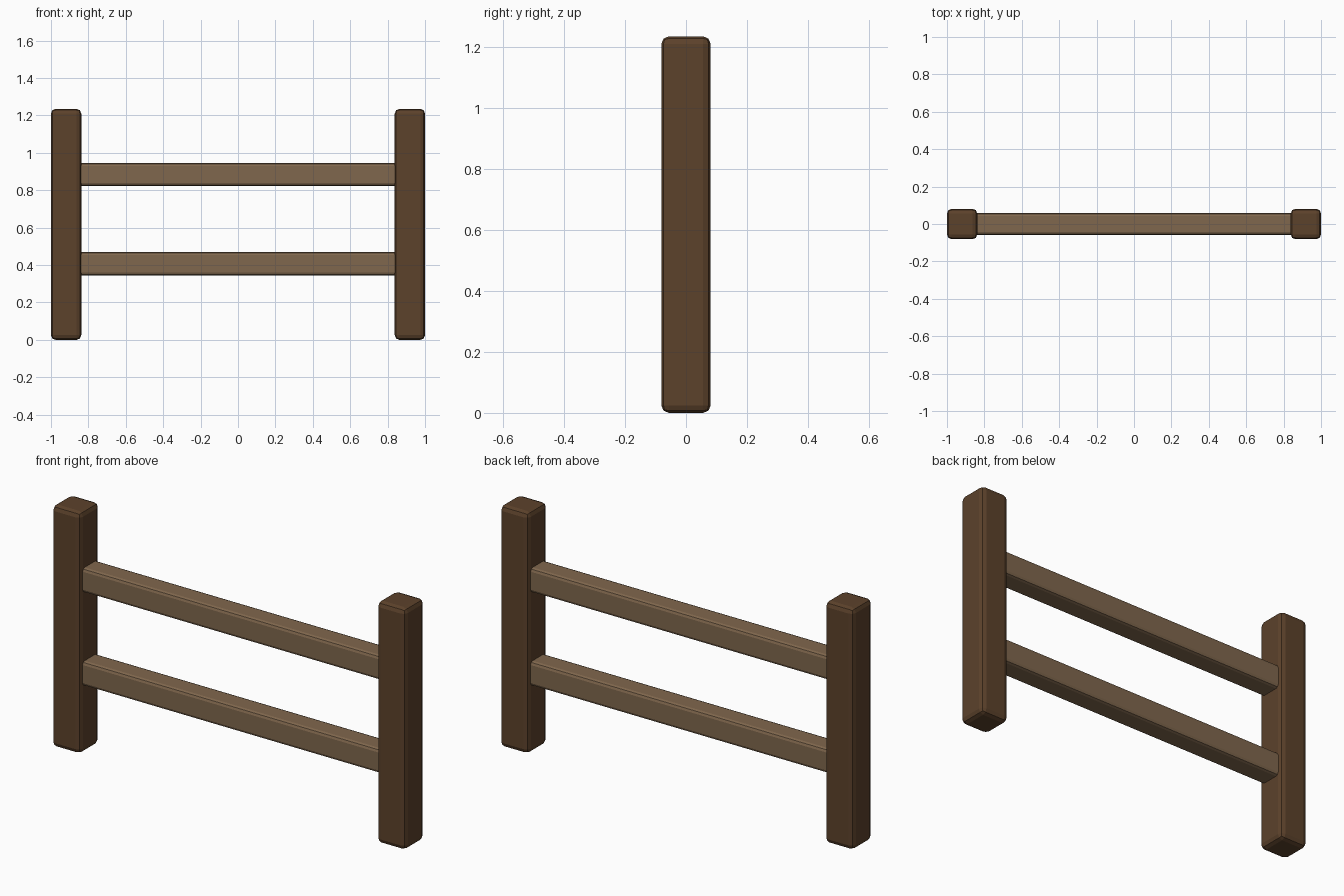
import bpy, bmesh

if "Cube" in bpy.data.objects:
    bpy.data.objects.remove(bpy.data.objects["Cube"])


def material(name, rgb):
    m = bpy.data.materials.new(name)
    m.diffuse_color = (*rgb, 1)
    m.use_nodes = True
    m.node_tree.nodes["Principled BSDF"].inputs["Base Color"].default_value = m.diffuse_color
    return m


dark_wood = material("dark_wood", (0.107, 0.054, 0.024))
light_wood = material("light_wood", (0.216, 0.136, 0.075))


def beam(name, size, centre, bevel, mat):
    """Rounded-edge timber."""
    mesh = bpy.data.meshes.new(name)
    bm = bmesh.new()
    bmesh.ops.create_cube(bm, size=1)
    bmesh.ops.scale(bm, vec=size, verts=bm.verts)
    bmesh.ops.bevel(bm, geom=bm.edges[:], offset=bevel, segments=2,
                    profile=0.5, affect='EDGES')
    bm.to_mesh(mesh)
    bm.free()
    mesh.materials.append(mat)
    ob = bpy.data.objects.new(name, mesh)
    ob.location = centre
    bpy.context.collection.objects.link(ob)
    return ob


# Upright posts at both ends
for side, x in (("left", -0.919), ("right", 0.919)):
    beam(side + "_post", (0.162, 0.162, 1.235), (x, 0, 0.6175), 0.025, dark_wood)

# Horizontal rails, let slightly into the posts
for level, z in (("lower", 0.407), ("upper", 0.884)):
    beam(level + "_rail", (1.72, 0.115, 0.124), (0, 0, z), 0.016, light_wood)
